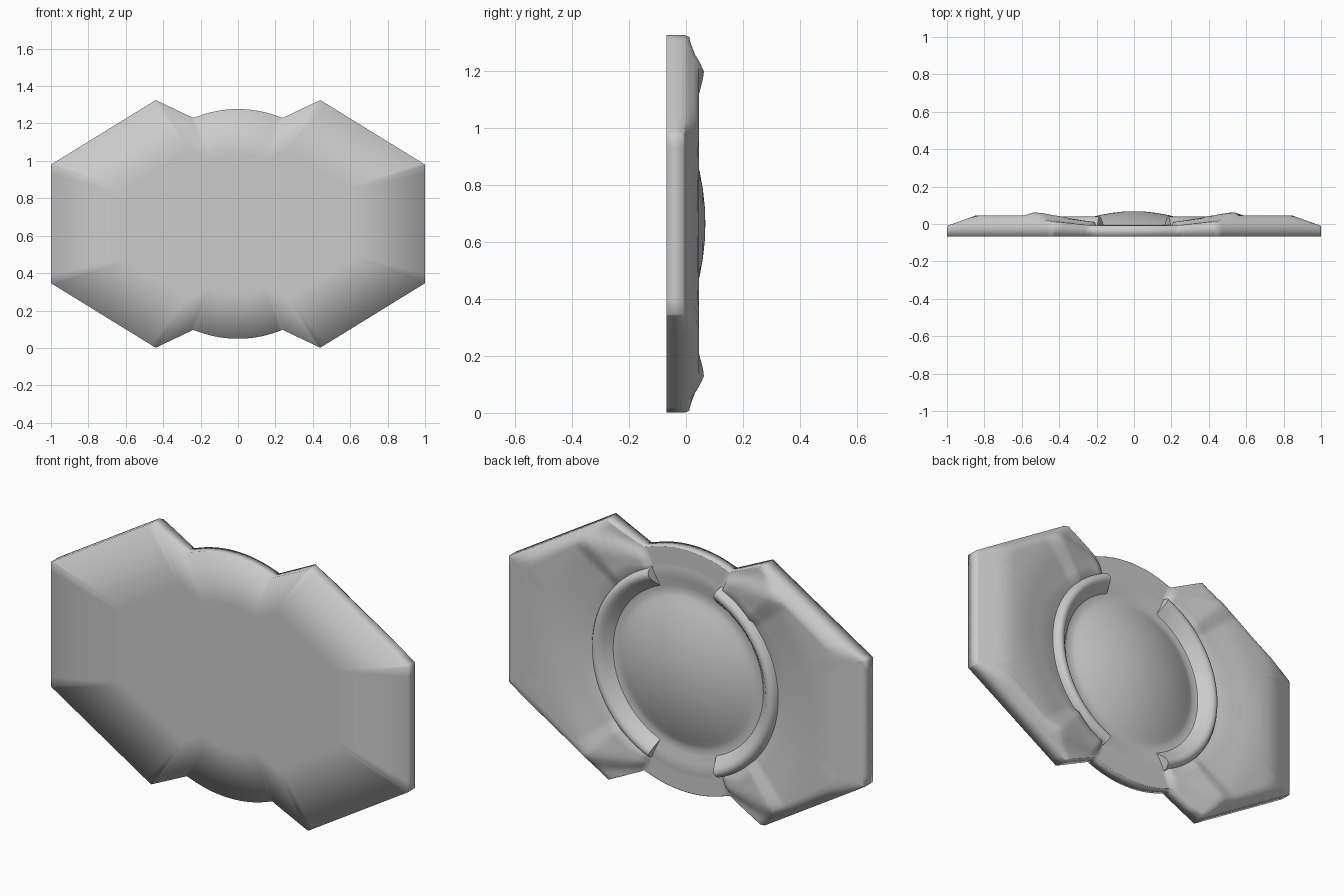
import bpy, bmesh, math

if "Cube" in bpy.data.objects:
    bpy.data.objects.remove(bpy.data.objects["Cube"])

ZC, FRONT = 0.663, -0.068
CORNERS = [(1.0, 0.317), (0.44, 0.662), (0.24, 0.567)]   # one quadrant of outline
DISC_R = 0.614


def seg_hit(a, p, q):
    """Distance along the ray at angle a to the line through p and q."""
    c, s = math.cos(a), math.sin(a)
    dx, dz = q[0] - p[0], q[1] - p[1]
    return (p[0] * dz - p[1] * dx) / (c * dz - s * dx)


ANG = [math.atan2(z, x) for x, z in CORNERS]


def outline_radius(a):
    if a <= ANG[0]:
        return 1.0 / math.cos(a)
    if a <= ANG[1]:
        return seg_hit(a, CORNERS[0], CORNERS[1])
    if a <= ANG[2]:
        return seg_hit(a, CORNERS[1], CORNERS[2])
    return DISC_R


def line_dist(x, z, p, q):
    dx, dz = q[0] - p[0], q[1] - p[1]
    return abs((x - p[0]) * dz - (z - p[1]) * dx) / math.hypot(dx, dz)


def ramp(v, a, b):
    t = max(0.0, min(1.0, (v - a) / (b - a)))
    return t * t * (3 - 2 * t)


def wing_height(x, z, a):
    """Back surface outside the central dish."""
    if a >= ANG[2]:
        return -0.008
    r = math.hypot(x, z)
    h = 0.008 + 0.038 * ramp(r, 0.5, 0.78)
    side = -0.01 + (1 - x) * 0.36
    slope = -0.004 + line_dist(x, z, CORNERS[0], CORNERS[1]) * 1.3
    notch = -0.008 + line_dist(x, z, CORNERS[1], CORNERS[2]) * 0.5
    if a > ANG[1] - 0.25:
        blend = (a - ANG[1] + 0.25) / (ANG[2] - ANG[1] + 0.25)
        notch = max(notch, -0.008 + 0.05 * (1 - blend))
        h = min(h + 0.02 * (1 - blend), notch)
    return min(h, side, slope)


# Angles: even steps plus the exact corners, mirrored into four quadrants
quad = sorted([math.radians(3 * i) for i in range(31)] + ANG)
angles = quad + [math.pi - a for a in reversed(quad[:-1])]
angles += [a + math.pi for a in angles[1:-1]]

# Dish profile: dome then valley then rim (radius, y)
dish = [(r, 0.068 - 0.6 * r * r) for r in (0.06, 0.12, 0.18, 0.24, 0.3, 0.34, 0.37)]
dish += [(0.39, -0.02), (0.42, -0.018), (0.46, -0.01), (0.5, -0.006)]
FRACS = (0.06, 0.2, 0.35, 0.5, 0.62, 0.72, 0.8, 0.87, 0.93, 0.97, 1.0)


def add_loop(bm, fn):
    return [bm.verts.new(fn(a)) for a in angles]


def bridge(bm, l0, l1):
    n = len(l0)
    for i in range(n):
        j = (i + 1) % n
        bm.faces.new((l0[i], l1[i], l1[j], l0[j]))


def fold(a):
    return math.atan2(abs(math.sin(a)), abs(math.cos(a)))


def finish(bm, name, angle):
    bmesh.ops.recalc_face_normals(bm, faces=bm.faces)
    me = bpy.data.meshes.new(name)
    bm.to_mesh(me)
    bm.free()
    ob = bpy.data.objects.new(name, me)
    bpy.context.collection.objects.link(ob)
    bpy.ops.object.select_all(action='DESELECT')
    ob.select_set(True)
    bpy.context.view_layer.objects.active = ob
    bpy.ops.object.shade_smooth_by_angle(angle=math.radians(angle))
    return ob


# Plate with central dome and raised wings
bm = bmesh.new()
loops = []
for r, y in dish:
    loops.append(add_loop(bm, lambda a: (r * math.cos(a), y, ZC + r * math.sin(a))))
for f in FRACS:
    def back(a):
        b = fold(a)
        r = 0.51 + (outline_radius(b) - 0.51) * f
        y = wing_height(r * math.cos(b), r * math.sin(b), b)
        return (r * math.cos(a), y, ZC + r * math.sin(a))
    loops.append(add_loop(bm, back))
for k in (1.0, 0.6):
    def front(a):
        r = outline_radius(fold(a)) * k
        return (r * math.cos(a), FRONT, ZC + r * math.sin(a))
    loops.append(add_loop(bm, front))
for l0, l1 in zip(loops, loops[1:]):
    bridge(bm, l0, l1)
for loop, y in ((loops[0], 0.068), (loops[-1], FRONT)):
    c = bm.verts.new((0, y, ZC))
    for i in range(len(loop)):
        bm.faces.new((c, loop[i], loop[(i + 1) % len(loop)]))
finish(bm, "plate", 95)

# Two C-shaped ridges around the dome
section = [(0.41, -0.03), (0.43, -0.008), (0.455, 0.018), (0.472, 0.034),
           (0.488, 0.039), (0.503, 0.034), (0.515, 0.018), (0.525, -0.03)]
for side, name in ((1, "right_ridge"), (-1, "left_ridge")):
    bm = bmesh.new()
    rows = []
    for i in range(35):
        a = math.radians(-68 + 4 * i)
        rows.append([bm.verts.new((side * r * math.cos(a), y, ZC + r * math.sin(a)))
                     for r, y in section])
    for r0, r1 in zip(rows, rows[1:]):
        bridge(bm, r0, r1)
    bm.faces.new(rows[0])
    bm.faces.new(rows[-1])
    finish(bm, name, 50)
